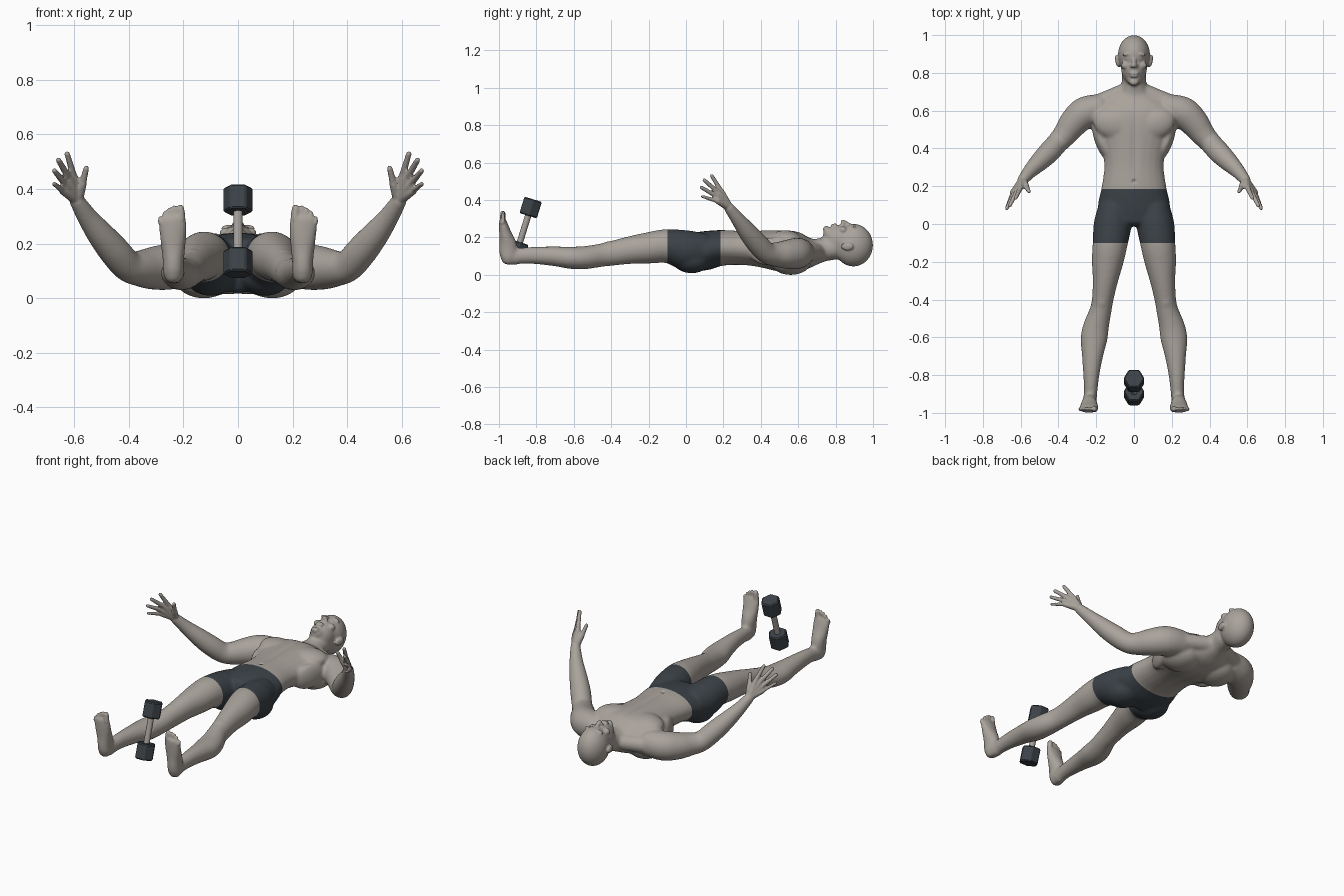
import bpy, bmesh, math
from mathutils import Vector, Matrix

if "Cube" in bpy.data.objects:
    bpy.data.objects.remove(bpy.data.objects["Cube"])

X, Y, Z = Vector((1, 0, 0)), Vector((0, 1, 0)), Vector((0, 0, 1))


def material(name, color):
    mat = bpy.data.materials.new(name)
    mat.use_nodes = True
    mat.diffuse_color = (*color, 1)
    bsdf = mat.node_tree.nodes["Principled BSDF"]
    bsdf.inputs["Base Color"].default_value = (*color, 1)
    bsdf.inputs["Roughness"].default_value = 0.7
    return mat


skin = material("skin", (0.40, 0.365, 0.33))
cloth = material("dark cloth", (0.045, 0.055, 0.065))
iron = material("dark iron", (0.045, 0.055, 0.065))
grip = material("grip metal", (0.38, 0.35, 0.32))


def make_object(name, bm, *mats):
    mesh = bpy.data.meshes.new(name)
    bm.to_mesh(mesh)
    bm.free()
    for mat in mats:
        mesh.materials.append(mat)
    obj = bpy.data.objects.new(name, mesh)
    bpy.context.collection.objects.link(obj)
    return obj


def spline(pts, steps=4):
    """Smooth curve through stations of position and two radii."""
    pts = [Vector(p) for p in pts]
    ext = [pts[0]] + pts + [pts[-1]]
    out = []
    for a, b, c, d in zip(ext, ext[1:], ext[2:], ext[3:]):
        for i in range(steps):
            t = i / steps
            out.append(b + (c - a) * (t / 2) + (a * 2 - b * 5 + c * 4 - d) * (t * t / 2)
                       + (b * 3 - a - c * 3 + d) * (t ** 3 / 2))
    return out + [pts[-1]]


def tube(bm, pts, up=Z, cap=1.0, side=1, n=24):
    """Loft ellipses along a path, with domed ends; side -1 mirrors in x."""
    st = spline(pts)
    pos = [Vector(s[:3]) for s in st]
    rings = []
    last = len(st) - 1
    for i, s in enumerate(st):
        tan = (pos[min(i + 1, last)] - pos[max(i - 1, 0)]).normalized()
        u = tan.cross(up).normalized()
        v = u.cross(tan)
        dome = [0]
        if i == 0:
            dome = [-1.4, -1, -0.5, 0]
        elif i == last:
            dome = [0, 0.5, 1, 1.4]
        for a in dome:
            c = pos[i] + tan * (cap * min(s[3], s[4]) * math.sin(a))
            k = math.cos(a)
            ring = []
            for j in range(n):
                w = math.tau * j / n
                p = c + u * (s[3] * k * math.cos(w)) + v * (s[4] * k * math.sin(w))
                ring.append(bm.verts.new((p.x * side, p.y, p.z)))
            rings.append(ring)
    for r, q in zip(rings, rings[1:]):
        for j in range(n):
            bm.faces.new((r[j], r[j - 1], q[j - 1], q[j]))
    bm.faces.new(rings[0])
    bm.faces.new(rings[-1])


def limb(bm, a, b, ra, rb, side=1, up=X):
    tube(bm, [(*a, ra, ra), (*b, rb, rb)], up, 1, side, 12)


def blob(bm, center, radii, side=1, turn=0):
    c = Vector((center[0] * side, *center[1:]))
    m = Matrix.Translation(c) @ Matrix.Rotation(turn * side, 4, "Z") @ Matrix.Diagonal((*radii, 1))
    bmesh.ops.create_icosphere(bm, subdivisions=3, radius=1, matrix=m)


def fuse(bm, voxel, smooth):
    """Merge all overlapping parts into one smooth skin."""
    bmesh.ops.recalc_face_normals(bm, faces=bm.faces)
    obj = make_object("fuse_helper", bm)
    remesh = obj.modifiers.new("Remesh", "REMESH")
    remesh.mode, remesh.voxel_size = "VOXEL", voxel
    relax = obj.modifiers.new("Smooth", "SMOOTH")
    relax.factor, relax.iterations = 0.5, smooth
    out = bmesh.new()
    out.from_object(obj, bpy.context.evaluated_depsgraph_get())
    bpy.data.objects.remove(obj)
    return out


# Torso and neck, pelvis to throat
bm = bmesh.new()
torso = [(.02, .125, .185, .10), (.1, .135, .192, .105), (.185, .15, .174, .096),
         (.3, .15, .158, .093), (.4, .145, .172, .10), (.5, .135, .215, .112),
         (.58, .13, .235, .11), (.64, .125, .195, .09), (.69, .13, .105, .07),
         (.73, .14, .068, .064), (.8, .15, .064, .062)]
tube(bm, [(0, *s) for s in torso], cap=0.3)

leg = [(.10, .10, .14, .085, .09), (.113, 0, .14, .10, .105), (.126, -.1, .16, .093, .091),
       (.14, -.2, .15, .084, .084), (.152, -.3, .138, .067, .074), (.166, -.4, .12, .057, .066),
       (.177, -.46, .11, .058, .062), (.2, -.54, .098, .068, .062), (.212, -.61, .097, .071, .06),
       (.22, -.7, .105, .056, .053), (.226, -.8, .11, .043, .047), (.229, -.88, .108, .036, .043),
       (.233, -.93, .10, .036, .045)]
foot = [(.237, -.953, .075, .03, .032), (.237, -.95, .1, .038, .045), (.237, -.95, .14, .039, .05),
        (.237, -.954, .18, .043, .045), (.238, -.967, .23, .049, .033),
        (.239, -.977, .28, .053, .023), (.241, -.982, .305, .048, .017)]
arm = [(.17, .615, .125, .075), (.26, .59, .12, .084), (.32, .535, .115, .077),
       (.365, .475, .115, .065), (.405, .43, .125, .058), (.45, .38, .175, .058),
       (.5, .33, .235, .051), (.55, .28, .30, .039), (.583, .24, .352, .031), (.595, .225, .37, .028)]
for s in (1, -1):
    tube(bm, leg, cap=0.4, side=s)
    tube(bm, foot, up=Y, cap=0.5, side=s)
    tube(bm, [(*p, p[3]) for p in arm], cap=0.5, side=s)
    limb(bm, (.04, .705, .13), (.22, .625, .12), .045, .05, s, Z)   # trapezius
    blob(bm, (.10, .03, .088), (.095, .105, .074), s)               # buttock
    blob(bm, (.125, .56, .075), (.105, .11, .07), s, 0.3)           # shoulder blade
    blob(bm, (.105, .53, .195), (.115, .085, .05), s, 0.3)          # chest muscle
    blob(bm, (.168, -.41, .155), (.034, .042, .032), s)             # kneecap
    blob(bm, (.172, .44, .13), (.035, .11, .075), s, -0.35)         # back muscle
# Skull and jaw
blob(bm, (0, .895, .165), (.086, .106, .116))
blob(bm, (0, .83, .19), (.07, .095, .086))
blob(bm, (0, .762, .228), (.038, .03, .036))
bm = fuse(bm, 0.008, 10)

# Face
limb(bm, (0, .882, .27), (0, .84, .288), .009, .014)
blob(bm, (0, .797, .271), (.027, .008, .011))
blob(bm, (0, .783, .268), (.023, .008, .011))
blob(bm, (0, .75, .25), (.024, .018, .018))
finger_tips = [((.602, .19, .452), (.626, .138, .535), .0115),
               ((.62, .172, .447), (.658, .098, .512), .0115),
               ((.634, .165, .425), (.673, .083, .473), .011),
               ((.642, .168, .40), (.674, .088, .425), .0095)]
for s in (1, -1):
    blob(bm, (.034, .899, .262), (.028, .009, .014), s, -0.1)    # brow
    blob(bm, (.031, .877, .257), (.014, .008, .013), s)          # eye
    blob(bm, (.042, .84, .245), (.026, .022, .02), s)            # cheekbone
    blob(bm, (.012, .837, .276), (.01, .01, .012), s)            # nostril
    blob(bm, (.088, .862, .158), (.011, .034, .022), s, -0.2)    # ear
    # Hand: palm rays, fingers and thumb
    for knuckle, tip, r in finger_tips:
        limb(bm, (.592, .228, .37), knuckle, .023, .015, s)
        limb(bm, knuckle, tip, r + .002, r - .001, s)
    limb(bm, (.586, .225, .375), (.57, .198, .425), .021, .016, s)
    limb(bm, (.57, .198, .425), (.556, .172, .482), .014, .0105, s)
    # Toes, big toe on the inner side
    limb(bm, (.209, -.98, .295), (.211, -.979, .335), .017, .0145, s)
    for i in range(4):
        x, top = .234 + .0165 * i, .337 - .004 * i - .003 * i * i
        limb(bm, (x, -.981, .285), (x, -.977, top), .011, .0095, s)
bm = fuse(bm, 0.005, 4)

# Navel and the grooves of breastbone and spine
for v in bm.verts:
    x, y, z = v.co
    if z > 0.2 and abs(x) < 0.03:
        v.co.z -= 0.012 * math.exp(-(x * x + (y - .225) ** 2) / 0.00008)
    if 0.2 < y < 0.64 and abs(x) < 0.06:
        fade = math.sin(math.pi * (y - 0.2) / 0.44) * math.exp(-(x / 0.018) ** 2)
        v.co.z += 0.006 * fade * (-1 if z > 0.14 else 1)

# Shorts: clean cut lines at waistband and hems
WAIST, HEM = 0.185, -0.1
for level in (WAIST, HEM):
    faces = [f for f in bm.faces if abs(f.calc_center_median().y - level) < 0.03
             and abs(f.calc_center_median().x) < 0.3]
    geom = faces + list({e for f in faces for e in f.edges}) + list({v for f in faces for v in f.verts})
    bmesh.ops.bisect_plane(bm, geom=geom, plane_co=(0, level, 0), plane_no=Y)
for f in bm.faces:
    c = f.calc_center_median()
    f.smooth = True
    f.material_index = int(HEM < c.y < WAIST and abs(c.x) < 0.3)
floor = min(v.co.z for v in bm.verts)
bmesh.ops.translate(bm, verts=bm.verts, vec=(0, 0, -floor))
make_object("body_with_shorts", bm, skin, cloth)

# Dumbbell: two six-sided heads on a tilted handle
tilt = Matrix.Translation((0, -.866, .245)) @ Matrix.Rotation(-0.3, 4, "X") @ Matrix.Rotation(math.pi / 6, 4, "Z")


def bar(name, mat, offset, sides, radius, length):
    b = bmesh.new()
    bmesh.ops.create_cone(b, cap_ends=True, segments=sides, radius1=radius, radius2=radius,
                          depth=length, matrix=tilt @ Matrix.Translation((0, 0, offset)))
    return make_object(name, b, mat)


for name, offset in (("upper_weight", 0.12), ("lower_weight", -0.12)):
    weight = bar(name, iron, offset, 6, 0.056, 0.092)
    bevel = weight.modifiers.new("Bevel", "BEVEL")
    bevel.width, bevel.segments = 0.006, 1
handle = bar("handle", grip, 0, 20, 0.017, 0.2)
for f in handle.data.polygons:
    f.use_smooth = len(f.vertices) == 4
